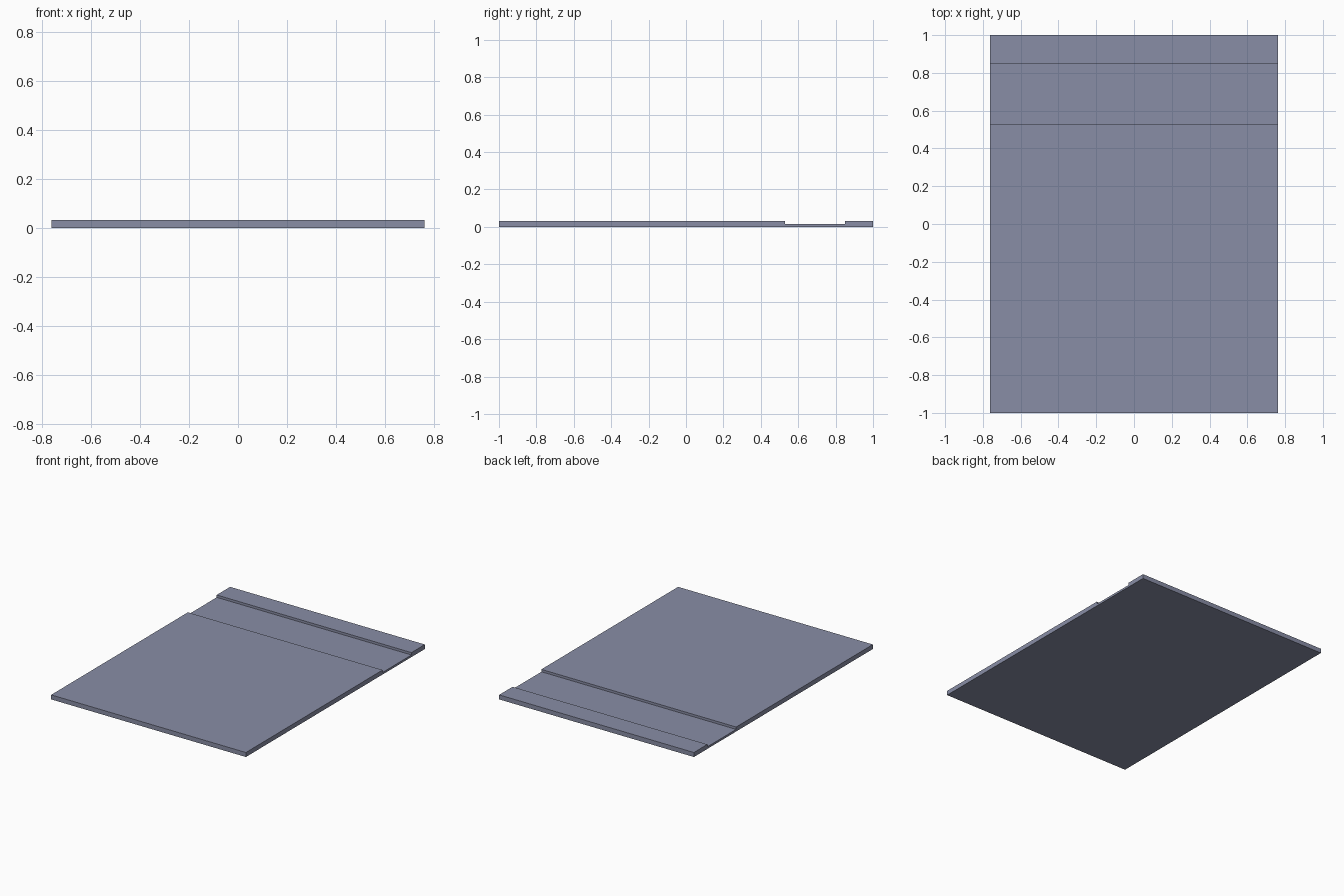
import bpy
import bmesh

if "Cube" in bpy.data.objects:
    bpy.data.objects.remove(bpy.data.objects["Cube"])

HALF_WIDTH = 0.762
TOP, FLOOR = 0.032, 0.015          # plate top and channel floor heights
CHANNEL = (0.528, 0.85)            # channel extent along y

# One slate colour for the whole plate
slate = bpy.data.materials.new("slate_blue_grey")
slate.diffuse_color = (0.25, 0.27, 0.38, 1.0)
slate.use_nodes = True
slate.node_tree.nodes["Principled BSDF"].inputs["Base Color"].default_value = slate.diffuse_color

# Side profile (y, z) of the plate with its cross channel
a, b = CHANNEL
profile = [(-1, 0), (1, 0), (1, TOP), (b, TOP), (b, FLOOR),
           (a, FLOOR), (a, TOP), (-1, TOP)]

# Extrude the profile across the width
bm = bmesh.new()
side = bm.faces.new([bm.verts.new((-HALF_WIDTH, y, z)) for y, z in profile])
ext = bmesh.ops.extrude_face_region(bm, geom=[side], use_keep_orig=True)
moved = [v for v in ext["geom"] if isinstance(v, bmesh.types.BMVert)]
bmesh.ops.translate(bm, verts=moved, vec=(2 * HALF_WIDTH, 0, 0))
bmesh.ops.recalc_face_normals(bm, faces=bm.faces)

mesh = bpy.data.meshes.new("grooved_plate")
bm.to_mesh(mesh)
bm.free()
mesh.materials.append(slate)
bpy.context.collection.objects.link(bpy.data.objects.new("grooved_plate", mesh))
